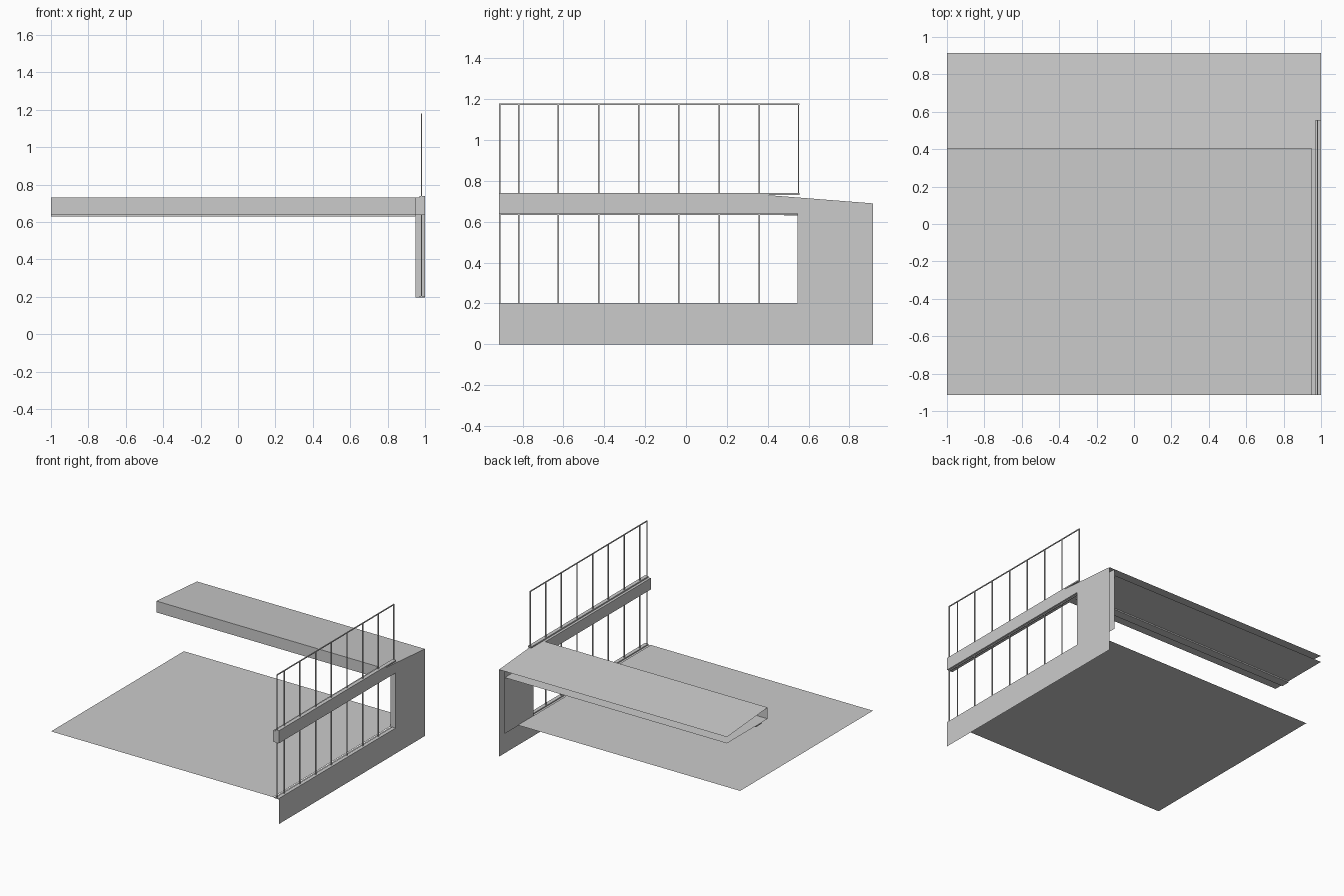
import bpy
import bmesh

if "Cube" in bpy.data.objects:
    bpy.data.objects.remove(bpy.data.objects["Cube"])

grey = bpy.data.materials.new("light_grey")
grey.diffuse_color = (0.6, 0.6, 0.6, 1)
grey.use_nodes = True
grey.node_tree.nodes["Principled BSDF"].inputs["Base Color"].default_value = grey.diffuse_color


def make(name, faces):
    """Mesh object from a list of polygons, welded along shared edges."""
    bm = bmesh.new()
    for pts in faces:
        bm.faces.new([bm.verts.new(p) for p in pts])
    bmesh.ops.remove_doubles(bm, verts=bm.verts, dist=0.0005)
    me = bpy.data.meshes.new(name)
    bm.to_mesh(me)
    bm.free()
    me.materials.append(grey)
    ob = bpy.data.objects.new(name, me)
    bpy.context.collection.objects.link(ob)
    return ob


def box_faces(x0, x1, y0, y1, z0, z1):
    a, b, c, d = (x0, y0), (x1, y0), (x1, y1), (x0, y1)
    faces = [[(*p, z0) for p in (d, c, b, a)], [(*p, z1) for p in (a, b, c, d)]]
    for p, q in ((a, b), (b, c), (c, d), (d, a)):
        faces.append([(*p, z0), (*q, z0), (*q, z1), (*p, z1)])
    return faces


F, B = -0.915, 0.915          # front and back
XI, XO = 0.95, 1.0            # inner and outer wall sheets
JAMB, RIDGE = 0.555, 0.405    # opening end, roof front edge
SILL, HEAD, TOP, EAVE = 0.195, 0.64, 0.73, 0.69

# Floor slab, a single sheet
make("floor", [[(-1, F, 0.2), (XI, F, 0.2), (XI, 0.75, 0.2), (-1, 0.75, 0.2)]])

# Side wall: outer skin down to the ground, inner skin above the floor
skirt = [(F, 0), (B, 0), (B, SILL), (JAMB, SILL), (F, SILL)]
column = [(JAMB, SILL), (B, SILL), (B, EAVE), (RIDGE, TOP), (RIDGE, HEAD), (JAMB, HEAD)]
beam = [(F, HEAD), (RIDGE, HEAD), (RIDGE, TOP), (F, TOP)]
wall = [[(XO, y, z) for y, z in prof] for prof in (skirt, column, beam)]
wall += [[(XI, y, z) for y, z in reversed(prof)] for prof in (column, beam)]


def strip(p, q):
    """Face joining the two skins along a profile edge."""
    return [(XI, *p), (XO, *p), (XO, *q), (XI, *q)]


# Sill, jamb, head, front cap and top of the beam
wall += [strip((F, SILL), (JAMB, SILL)), strip((JAMB, SILL), (JAMB, HEAD)),
         strip((JAMB, HEAD), (F, HEAD)), strip((F, HEAD), (F, TOP)),
         strip((F, TOP), (RIDGE, TOP))]
make("side_wall", wall)

# Folded roof: sloping top, fascia and flat soffit, open at back and left
prof = [(B, EAVE), (RIDGE, TOP), (RIDGE, HEAD), (B, HEAD)]
roof = []
for i, (p, q) in enumerate(zip(prof, prof[1:])):
    x1 = XO if i == 0 else XI
    roof.append([(-1, *p), (-1, *q), (x1, *q), (x1, *p)])
make("roof", roof)
make("soffit_track", box_faces(-1, XI, 0.48, 0.55, 0.63, HEAD))

# Window frames: thin rails and mullions, above and below the beam
R = 0.0035
XM = 0.981
mullions = [F + R, -0.82, -0.625, -0.428, -0.232, -0.035, 0.162, 0.358, 0.551]


def window(name, z0, z1):
    faces = []
    for y in mullions:
        faces += box_faces(XM - R, XM + R, y - R, y + R, z0, z1)
    make(name + "_mullions", faces)


window("upper_window", 0.74, 1.18)
window("lower_window", 0.203, HEAD)
make("upper_top_rail", box_faces(XM - R, XM + R, F, 0.555, 1.173, 1.18))
make("upper_sill", box_faces(0.97, XO, F, 0.555, TOP, 0.74))
make("lower_sill", box_faces(0.97, XO, F, 0.555, SILL, 0.203))
make("lower_head_rail", box_faces(XM - R, XM + R, F, 0.555, 0.633, HEAD))
make("lower_jamb", box_faces(0.97, XO, 0.547, 0.555, 0.2, HEAD))
